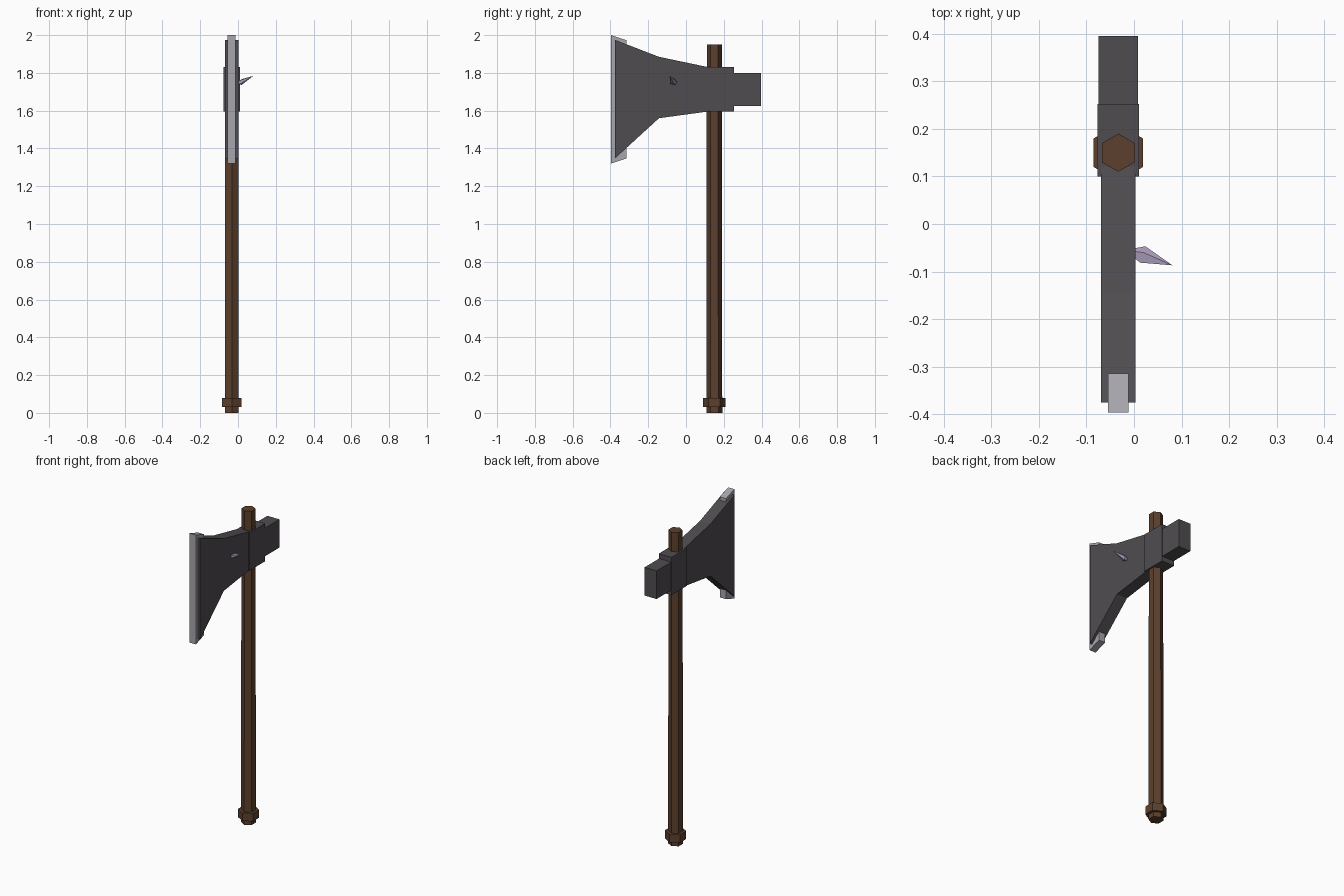
import bpy, bmesh, math
from mathutils import Vector

if "Cube" in bpy.data.objects:
    bpy.data.objects.remove(bpy.data.objects["Cube"])

CX, HY = -0.033, 0.15   # head centre plane x, handle axis y


def material(name, rgb):
    m = bpy.data.materials.new(name)
    m.diffuse_color = (*rgb, 1)
    m.use_nodes = True
    m.node_tree.nodes["Principled BSDF"].inputs["Base Color"].default_value = m.diffuse_color
    return m


WOOD = material("brown wood", (0.107, 0.051, 0.026))
IRON = material("dark iron", (0.08, 0.073, 0.08))
STEEL = material("bright steel", (0.38, 0.38, 0.42))
CRYSTAL = material("lavender crystal", (0.42, 0.35, 0.51))


def finish(name, bm, mat):
    bmesh.ops.recalc_face_normals(bm, faces=bm.faces)
    me = bpy.data.meshes.new(name)
    bm.to_mesh(me)
    bm.free()
    me.materials.append(mat)
    ob = bpy.data.objects.new(name, me)
    bpy.context.collection.objects.link(ob)
    return ob


def slab(name, profile, x0, x1, mat):
    """Extrude a y,z outline from x0 to x1."""
    bm = bmesh.new()
    f = bm.faces.new([bm.verts.new((x0, y, z)) for y, z in profile])
    r = bmesh.ops.extrude_face_region(bm, geom=[f])
    for v in r["geom"]:
        if isinstance(v, bmesh.types.BMVert):
            v.co.x = x1
    return finish(name, bm, mat)


def box(name, x, y, z, mat):
    p = [(y[0], z[0]), (y[1], z[0]), (y[1], z[1]), (y[0], z[1])]
    return slab(name, p, x[0], x[1], mat)


def hex_rod(name, r0, r1, z0, z1, mat):
    """Six-sided rod with points towards front and back."""
    bm = bmesh.new()
    bmesh.ops.create_cone(bm, cap_ends=True, segments=6, radius1=r0, radius2=r1, depth=z1 - z0)
    for v in bm.verts:
        a = math.atan2(v.co.y, v.co.x)
        if abs(math.cos(3 * (a - math.pi / 2))) < 0.5:   # make sure points lie on y
            v.co.x, v.co.y = -v.co.y, v.co.x
        v.co += Vector((CX, HY, (z0 + z1) / 2))
    return finish(name, bm, mat)


# Shaft and pommel ring
hex_rod("handle", 0.042, 0.04, 0.0, 1.95, WOOD)
hex_rod("pommel_ring", 0.06, 0.06, 0.03, 0.08, WOOD)

# Axe head
box("socket", (-0.077, 0.010), (0.10, 0.253), (1.595, 1.83), IRON)
box("hammer_poll", (-0.075, 0.008), (0.24, 0.396), (1.625, 1.80), IRON)
slab("blade", [(0.12, 1.83), (-0.143, 1.885), (-0.376, 1.975),
               (-0.376, 1.347), (-0.143, 1.56), (0.12, 1.596)], -0.069, 0.003, IRON)
slab("cutting_edge", [(-0.397, 2.0), (-0.397, 1.32), (-0.315, 1.347), (-0.315, 1.973)],
     -0.055, -0.012, STEEL)

# Crystal shard stuck in the blade side
bm = bmesh.new()
tip = bm.verts.new((0.081, -0.087, 1.784))
tail = bm.verts.new((-0.02, -0.055, 1.74))
ring = [bm.verts.new((0.018 + 0.006 * math.cos(a), -0.066 + 0.019 * math.cos(a),
                      1.752 + 0.016 * math.sin(a)))
        for a in (i * math.tau / 5 for i in range(5))]
for i in range(5):
    for end in (tip, tail):
        bm.faces.new((ring[i], ring[(i + 1) % 5], end))
finish("crystal_shard", bm, CRYSTAL)
